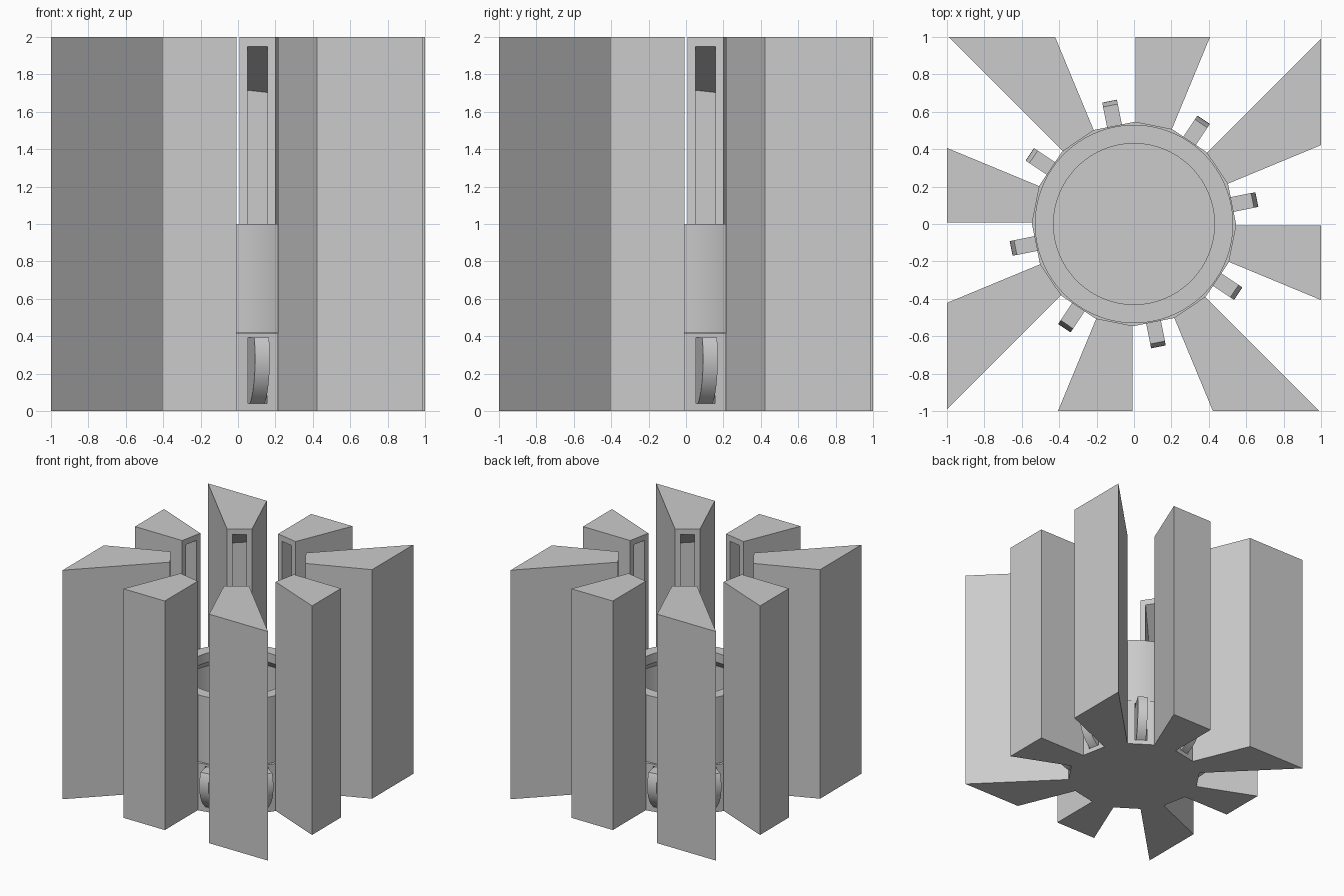
import bpy, bmesh
from math import radians, cos, sin, pi, sqrt
from mathutils import Vector, Matrix

cube = bpy.data.objects.get("Cube")
if cube:
    bpy.data.objects.remove(cube, do_unlink=True)

STEP = 45
APOTHEM = 0.535      # flat inner faces of the bins
BASE_TOP = 0.42
WALL = 0.05

grey = bpy.data.materials.new("plain grey")
grey.diffuse_color = (0.6, 0.6, 0.6, 1)
grey.use_nodes = True
grey.node_tree.nodes["Principled BSDF"].inputs["Base Color"].default_value = (0.6, 0.6, 0.6, 1)


def make(name, bm):
    bmesh.ops.recalc_face_normals(bm, faces=bm.faces)
    mesh = bpy.data.meshes.new(name)
    bm.to_mesh(mesh)
    bm.free()
    mesh.materials.append(grey)
    obj = bpy.data.objects.new(name, mesh)
    bpy.context.collection.objects.link(obj)
    return obj


def add_prism(bm, lower, upper):
    """Solid between two matching loops of points."""
    a = [bm.verts.new(p) for p in lower]
    b = [bm.verts.new(p) for p in upper]
    bm.faces.new(a)
    bm.faces.new(b)
    n = len(a)
    for i in range(n):
        j = (i + 1) % n
        bm.faces.new((a[i], a[j], b[j], b[i]))


def cut(target, cutter):
    """Subtract the cutter and discard it."""
    mod = target.modifiers.new("cut", "BOOLEAN")
    mod.operation = "DIFFERENCE"
    mod.solver = "EXACT"
    mod.object = cutter
    cutter.hide_render = True
    bpy.context.view_layer.objects.active = target
    bpy.ops.object.modifier_apply(modifier=mod.name)
    bpy.data.objects.remove(cutter, do_unlink=True)


def smooth(obj):
    bpy.ops.object.select_all(action="DESELECT")
    obj.select_set(True)
    bpy.context.view_layer.objects.active = obj
    bpy.ops.object.shade_smooth_by_angle(angle=radians(30))


def direction(deg):
    return Vector((cos(radians(deg)), sin(radians(deg)), 0))


def cross_point(l1, l2):
    (n, d), (m, e) = l1, l2
    det = n.x * m.y - n.y * m.x
    return Vector(((d * m.y - e * n.y) / det, (n.x * e - m.x * d) / det, 0))


def bin_outline(mid, side, inner, outer):
    """Plan of a bin: two radial sides, a flat inner end and a square outer end."""
    lines = [(direction(mid), inner),
             (direction(mid - 11.25 + 90), side),
             (direction(90 * round(mid / 90)), outer),
             (direction(mid + 11.25 + 90), -side)]
    return [cross_point(lines[i], lines[(i + 1) % 4]) for i in range(4)]


# Eight hollow bins, open toward the middle, with a sloping ceiling inside
for k in range(8):
    mid = 33.75 + STEP * k
    plan = bin_outline(mid, 0.007, APOTHEM, 1)
    bm = bmesh.new()
    add_prism(bm, plan, [p + Vector((0, 0, 2)) for p in plan])
    shell = make(f"bin_{k + 1}", bm)

    hollow = bin_outline(mid, WALL, APOTHEM - 0.03, 1 - WALL)
    bm = bmesh.new()
    roof = []
    for p in hollow:
        depth = p.dot(direction(mid)) - APOTHEM
        roof.append(p + Vector((0, 0, 2 - WALL - depth / sqrt(3))))
    add_prism(bm, [p + Vector((0, 0, BASE_TOP)) for p in hollow], roof)
    cut(shell, make("bin_cutter", bm))

# Base: sixteen flat sides, with an opening in every gap
bm = bmesh.new()
ring = [direction(22.5 * i) * (APOTHEM / cos(pi / 16)) for i in range(16)]
add_prism(bm, ring, [p + Vector((0, 0, BASE_TOP - 0.005)) for p in ring])
base = make("base", bm)

bm = bmesh.new()
for k in range(8):
    turn = Matrix.Rotation(radians(11.25 + STEP * k), 4, "Z")
    bmesh.ops.create_cube(bm, size=1, matrix=turn @ Matrix.Translation((0.5, 0, 0.217))
                          @ Matrix.Diagonal((0.14, 0.104, 0.355, 1)))
cut(base, make("opening_cutter", bm))

# Rounded fins standing out of the openings
fin_arc = [(0.394 + 0.276 * cos(t), 0.28 + 0.276 * sin(t))
           for t in [radians(-60 + 84 * i / 20) for i in range(21)]]
fin_profile = [(0.43, 0.041)] + fin_arc + [(0.43, fin_arc[-1][1])]
for k in range(8):
    bm = bmesh.new()
    add_prism(bm, [(r, -0.04, z) for r, z in fin_profile],
              [(r, 0.04, z) for r, z in fin_profile])
    bm.transform(Matrix.Rotation(radians(11.25 + STEP * k), 4, "Z"))
    smooth(make(f"fin_{k + 1}", bm))

# Drum with an inward lip around its open top
profile = [(0, BASE_TOP), (0.53, BASE_TOP), (0.53, 1), (0.43, 1), (0.43, 0.92),
           (0.48, 0.86), (0.48, 0.47), (0, 0.47)]
bm = bmesh.new()
verts = [bm.verts.new((r, 0, z)) for r, z in profile]
edges = [bm.edges.new(pair) for pair in zip(verts, verts[1:])]
bmesh.ops.spin(bm, geom=verts + edges, cent=(0, 0, 0), axis=(0, 0, 1),
               angle=2 * pi, steps=96, use_merge=True)
bmesh.ops.remove_doubles(bm, verts=bm.verts, dist=0.0001)
smooth(make("drum", bm))

# Hub joining drum and base
bm = bmesh.new()
bmesh.ops.create_cone(bm, cap_ends=True, segments=64, radius1=0.5, radius2=0.5, depth=0.02,
                      matrix=Matrix.Translation((0, 0, BASE_TOP - 0.006)))
smooth(make("hub", bm))
